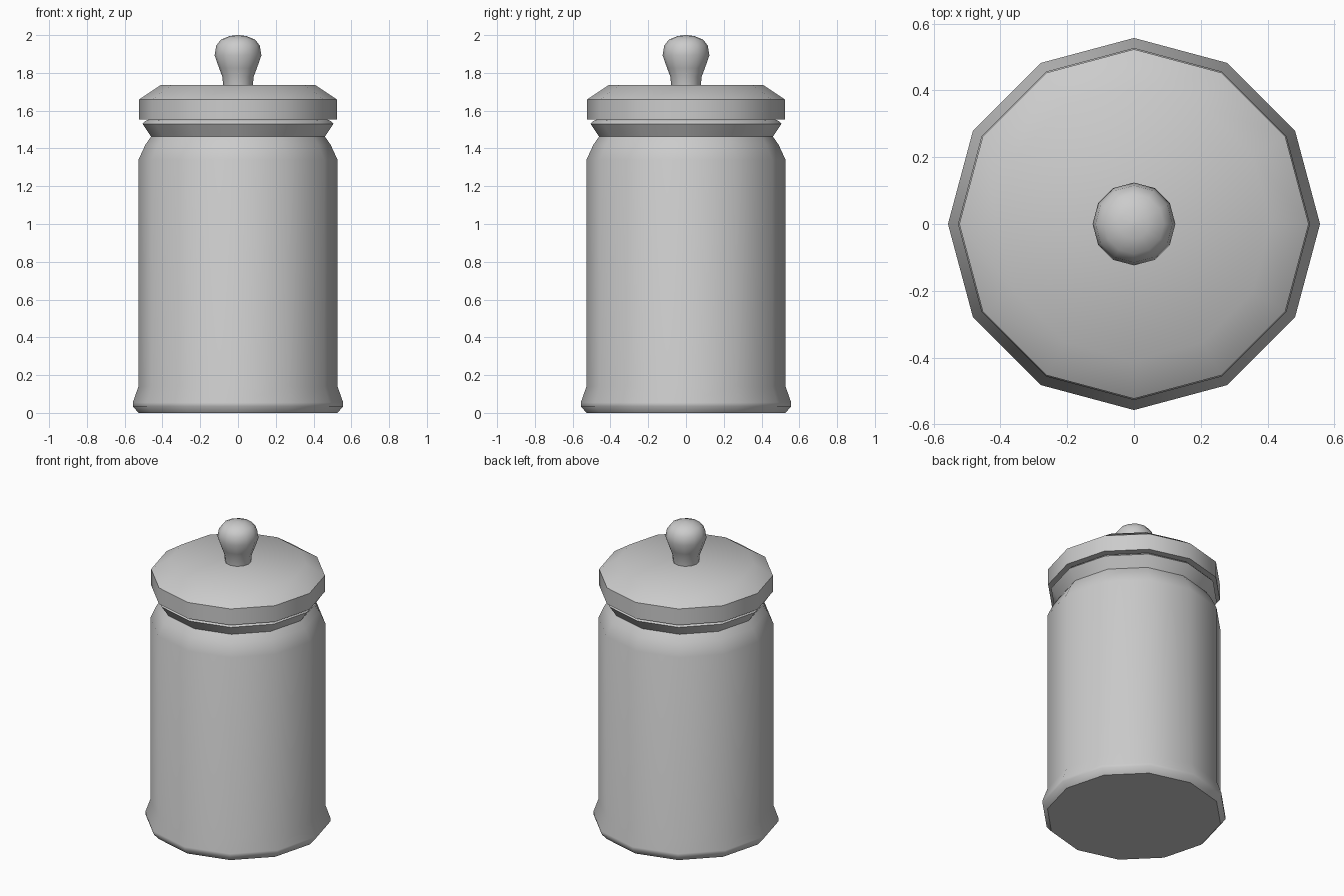
import bpy, bmesh, math

if "Cube" in bpy.data.objects:
    bpy.data.objects.remove(bpy.data.objects["Cube"])

SIDES = 12


def lathe(name, profile):
    """Revolve (radius, z) points, bottom to top, and cap both ends."""
    bm = bmesh.new()
    rings = []
    for r, z in profile:
        rings.append([bm.verts.new((r * math.cos(i * math.tau / SIDES),
                                    r * math.sin(i * math.tau / SIDES), z))
                      for i in range(SIDES)])
    for low, high in zip(rings, rings[1:]):
        for i in range(SIDES):
            j = (i + 1) % SIDES
            bm.faces.new((low[i], low[j], high[j], high[i]))
    bm.faces.new(rings[0][::-1])
    bm.faces.new(rings[-1])
    mesh = bpy.data.meshes.new(name)
    bm.to_mesh(mesh)
    bm.free()
    obj = bpy.data.objects.new(name, mesh)
    bpy.context.collection.objects.link(obj)
    bpy.ops.object.select_all(action='DESELECT')
    obj.select_set(True)
    bpy.context.view_layer.objects.active = obj
    bpy.ops.object.shade_smooth_by_angle(angle=math.radians(40))
    return obj


# Body with flared foot, shoulder and collar
lathe("jar_body", [(0.527, 0), (0.557, 0.035), (0.557, 0.055), (0.527, 0.14),
                   (0.527, 1.34), (0.49, 1.42), (0.46, 1.463),
                   (0.505, 1.53), (0.49, 1.546), (0.47, 1.553)])

# Lid with straight rim and sloped top
lathe("lid", [(0.523, 1.553), (0.523, 1.66), (0.41, 1.735)])

# Rounded knob
lathe("knob", [(0.078, 1.73), (0.083, 1.78), (0.1, 1.825), (0.124, 1.893),
               (0.115, 1.945), (0.09, 1.977), (0.045, 1.995), (0.008, 2.0)])
